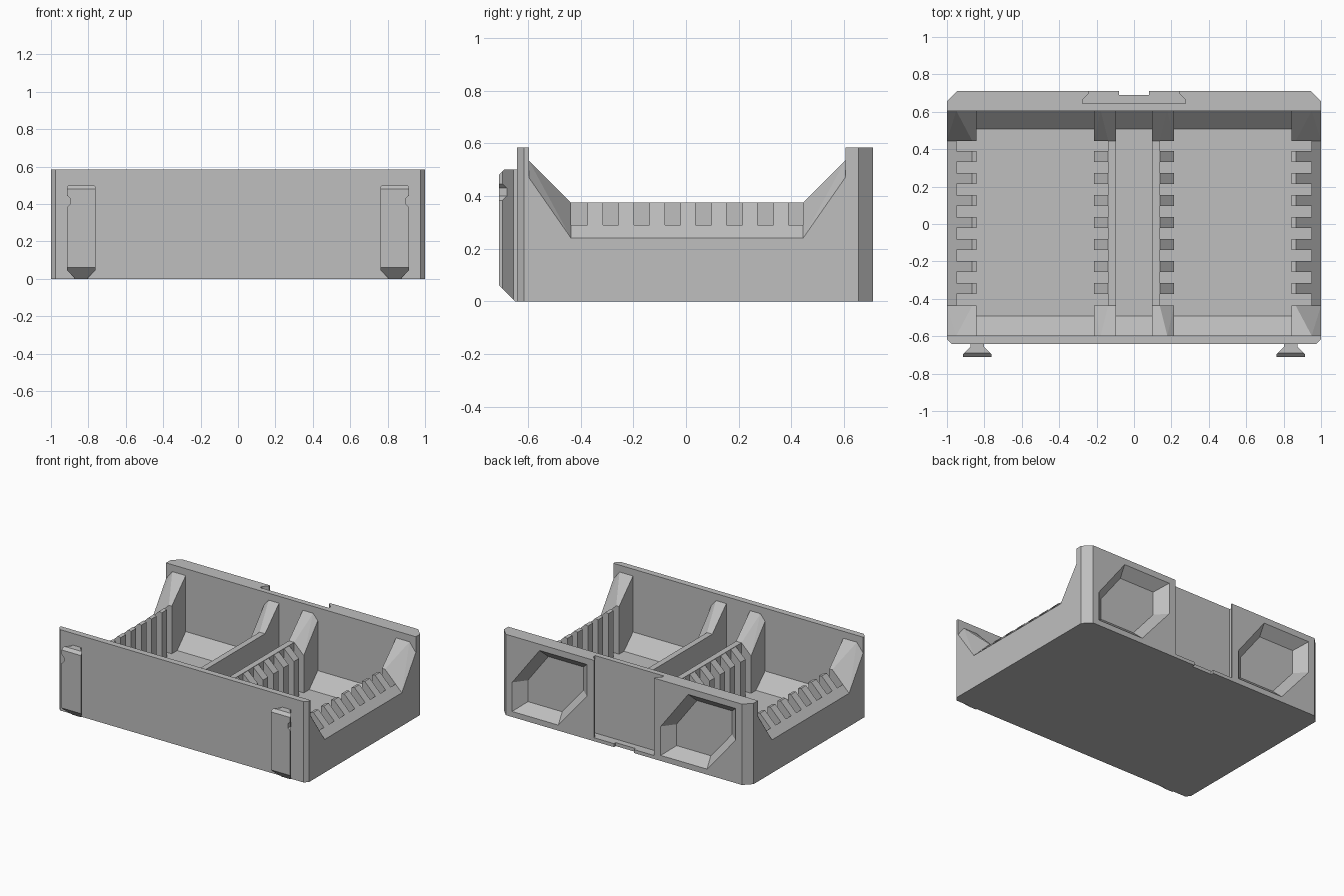
import bpy, bmesh
from mathutils import Vector

cube = bpy.data.objects.get("Cube")
if cube:
    bpy.data.objects.remove(cube, do_unlink=True)

grey = bpy.data.materials.new("mid_grey")
grey.use_nodes = True
grey.diffuse_color = (0.52, 0.52, 0.52, 1)
grey.node_tree.nodes["Principled BSDF"].inputs["Base Color"].default_value = (0.52, 0.52, 0.52, 1)

FRONT, BACK = -0.597, 0.605   # inner faces of the end walls
FLOOR = 0.03
RIM = 0.585


def finish(name, bm):
    bmesh.ops.recalc_face_normals(bm, faces=bm.faces)
    mesh = bpy.data.meshes.new(name)
    bm.to_mesh(mesh)
    bm.free()
    mesh.materials.append(grey)
    obj = bpy.data.objects.new(name, mesh)
    bpy.context.collection.objects.link(obj)
    return obj


def add_prism(bm, pts, axis, lo, hi):
    """Extrude a 2D outline along one axis."""
    def place(p, t):
        return {"x": (t, p[0], p[1]), "y": (p[0], t, p[1]), "z": (p[0], p[1], t)}[axis]
    a = [bm.verts.new(place(p, lo)) for p in pts]
    b = [bm.verts.new(place(p, hi)) for p in pts]
    bm.faces.new(a)
    bm.faces.new(b)
    n = len(pts)
    for i in range(n):
        j = (i + 1) % n
        bm.faces.new((a[i], a[j], b[j], b[i]))


def prism(name, pts, axis, lo, hi):
    bm = bmesh.new()
    add_prism(bm, pts, axis, lo, hi)
    return finish(name, bm)


def hull(name, pts):
    bm = bmesh.new()
    for p in pts:
        bm.verts.new(p)
    bmesh.ops.convex_hull(bm, input=bm.verts)
    bmesh.ops.dissolve_limit(bm, angle_limit=0.03, verts=bm.verts, edges=bm.edges)
    return finish(name, bm)


def cut(obj, cutter):
    mod = obj.modifiers.new("cut", "BOOLEAN")
    mod.operation = "DIFFERENCE"
    mod.solver = "EXACT"
    mod.object = cutter
    bpy.context.view_layer.objects.active = obj
    bpy.ops.object.modifier_apply(modifier=mod.name)
    bpy.data.objects.remove(cutter, do_unlink=True)


def rect(x0, x1, y0, y1):
    return [(x0, y0), (x1, y0), (x1, y1), (x0, y1)]


def mirrored(half):
    return half + [(-x, y) for x, y in reversed(half)]


# Floor and its sloping ends
prism("floor", rect(-1, 1, FRONT, BACK), "z", 0, FLOOR)
prism("front_floor_slope", [(FRONT, 0), (FRONT, 0.13), (-0.493, FLOOR), (-0.493, 0)], "x", -0.96, 0.96)
prism("back_floor_slope", [(BACK, 0), (BACK, 0.13), (0.507, FLOOR), (0.507, 0)], "x", -0.96, 0.96)

# End walls with chamfered corners
prism("front_wall", mirrored([(1, FRONT), (1, -0.615), (0.975, -0.642)]), "z", 0, RIM)
back_wall = prism("back_wall", mirrored([(1, BACK), (1, 0.655), (0.945, 0.71)]), "z", 0, RIM)

# Dovetail groove in the back, with a small notch at its foot
groove = mirrored([(0.24, 0.73), (0.24, 0.7), (0.275, 0.665), (0.275, 0.645)])
cut(back_wall, prism("groove_cutter", groove, "z", 0.025, 0.7))
cut(back_wall, prism("notch_cutter", rect(-0.08, 0.08, 0.69, 0.73), "z", -0.1, 0.1))

# Tapered six-sided pockets in the back: both have the same slant
pocket = [(0.3, 0.04), (0.3, 0.25), (0.08, 0.54), (-0.3, 0.54), (-0.3, 0.31), (-0.07, 0.04)]
for cx in (-0.595, 0.595):
    mid = Vector((0, 0.29))
    pts = []
    for scale, y in ((1.03, 0.718), (0.74, 0.64)):
        for p in pocket:
            q = mid + (Vector(p) - mid) * scale
            pts.append((cx + q.x, y, q.y))
    cut(back_wall, hull("pocket_cutter", pts))

for side, s in (("left", 1), ("right", -1)):
    def flip(pts):
        return [(s * p[0], *p[1:]) for p in pts]

    # Low side wall with an outward slope, and the divider wall
    prism(side + "_side_wall", flip([(1, 0), (1, 0.24), (0.95, 0.29), (0.95, 0)]), "y", FRONT, BACK)
    prism(side + "_divider", flip(rect(0.095, 0.138, 0, 0.375)), "y", FRONT, BACK)

    # Rows of slot ribs
    rows = {
        "_outer_ribs": [(0.955, 0), (0.955, 0.285), (0.865, 0.375), (0.842, 0.37), (0.842, 0)],
        "_divider_ribs": [(0.135, 0), (0.135, 0.375), (0.215, 0.3), (0.215, 0)],
    }
    for name, outline in rows.items():
        bm = bmesh.new()
        for i in range(7):
            y = 0.008 + (i - 3) * 0.1175
            add_prism(bm, flip(outline), "y", y - 0.029, y + 0.029)
        finish(side + name, bm)

    # Corner gussets rising to the end walls
    for end, y0, y1 in (("_front", -0.437, FRONT), ("_back", 0.445, BACK)):
        hull(side + end + "_outer_gusset", flip(
            [(x, y, 0) for x in (0.842, 1) for y in (y0, y1)]
            + [(0.842, y0, 0.375), (0.865, y0, 0.375), (1, y0, 0.24)]
            + [(0.842, y1, 0.535), (0.95, y1, 0.535), (1, y1, 0.47)]))
        hull(side + end + "_divider_gusset", flip(
            [(x, y, 0) for x in (0.095, 0.215) for y in (y0, y1)]
            + [(0.095, y0, 0.375), (0.138, y0, 0.375), (0.215, y0, 0.3)]
            + [(0.095, y1, 0.535), (0.178, y1, 0.535), (0.215, y1, 0.49)]))

    # Dovetail rail on the front, bevelled at foot and head
    bm = bmesh.new()
    half = [(0.035, -0.63), (0.035, -0.655), (0.077, -0.698), (0.077, -0.71)]
    add_prism(bm, [(s * 0.838 + x, y) for x, y in mirrored(half)], "z", 0, 0.5)
    for co, no in (((0, -0.65, 0), (0, -1, -1)), ((0, -0.69, 0.5), (0, -1, 1))):
        bmesh.ops.bisect_plane(bm, geom=bm.verts[:] + bm.edges[:] + bm.faces[:],
                               plane_co=co, plane_no=no, clear_outer=True)
        bmesh.ops.holes_fill(bm, edges=[e for e in bm.edges if e.is_boundary])
    rail = finish(side + "_rail", bm)
    notch = flip([(0.93, 0.37), (0.93, 0.46), (0.897, 0.43), (0.897, 0.4)])
    cut(rail, prism("rail_cutter", notch, "y", -0.75, -0.66))
